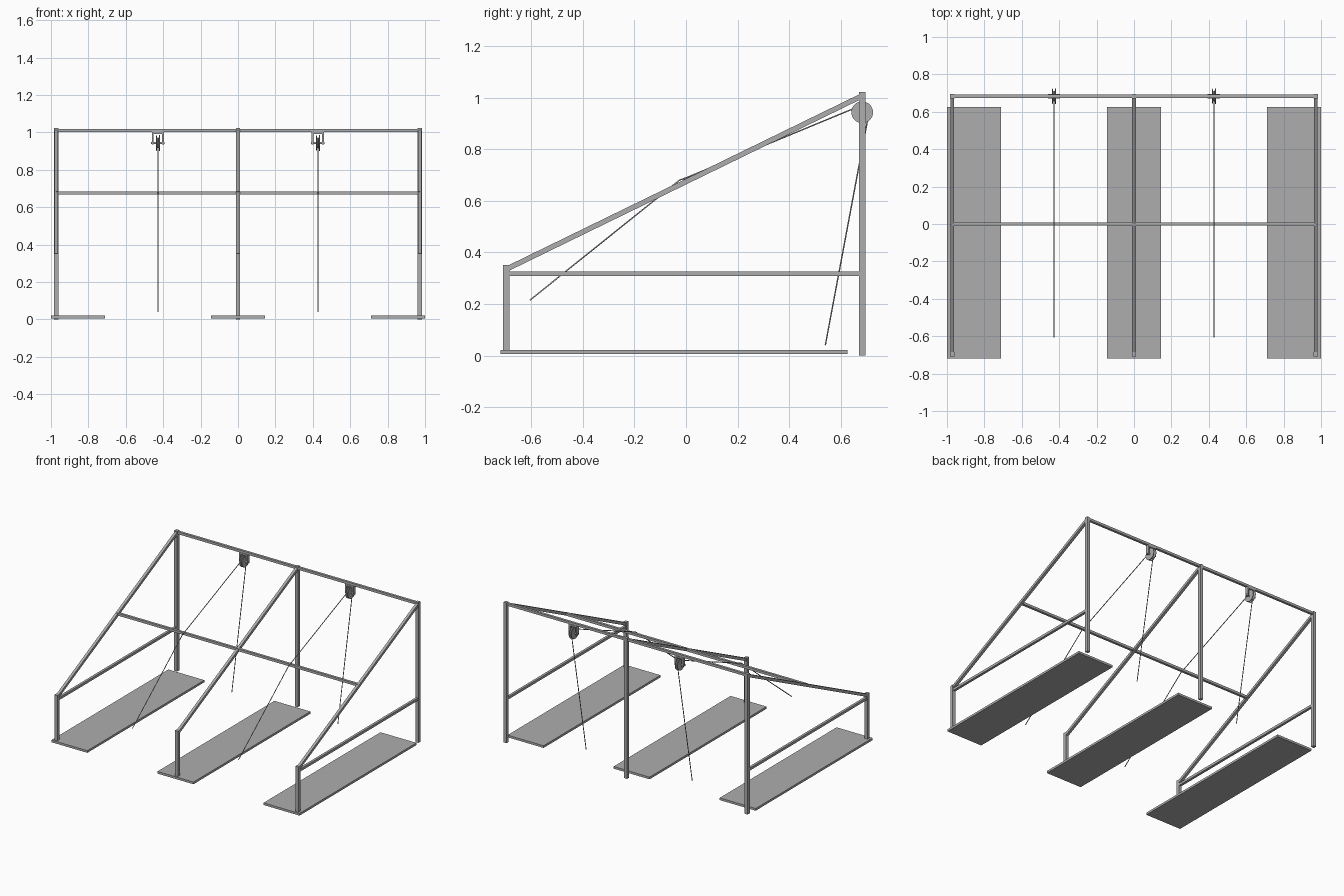
import bpy, bmesh, math
from mathutils import Vector

if "Cube" in bpy.data.objects:
    bpy.data.objects.remove(bpy.data.objects["Cube"], do_unlink=True)


def material(name, value):
    m = bpy.data.materials.new(name)
    m.use_nodes = True
    colour = (value, value, value, 1)
    m.diffuse_color = colour
    m.node_tree.nodes["Principled BSDF"].inputs["Base Color"].default_value = colour
    return m


GREY = material("grey metal", 0.42)


def finish(name, bm):
    bmesh.ops.recalc_face_normals(bm, faces=bm.faces)
    mesh = bpy.data.meshes.new(name)
    bm.to_mesh(mesh)
    bm.free()
    mesh.materials.append(GREY)
    ob = bpy.data.objects.new(name, mesh)
    bpy.context.collection.objects.link(ob)
    return ob


def box(name, centre, size):
    bm = bmesh.new()
    bmesh.ops.create_cube(bm, size=1)
    bmesh.ops.scale(bm, vec=size, verts=bm.verts)
    ob = finish(name, bm)
    ob.location = centre
    return ob


def bar(name, a, b, width):
    """Square bar running from a to b."""
    a, b = Vector(a), Vector(b)
    ob = box(name, (a + b) / 2, (width, width, (b - a).length))
    ob.rotation_euler = (b - a).to_track_quat('Z', 'X').to_euler()
    return ob


def lathe_x(name, profile, centre, steps=32):
    """Turn (x, radius) points about the x axis."""
    bm = bmesh.new()
    verts = [bm.verts.new((x, 0, r)) for x, r in profile]
    edges = [bm.edges.new(pair) for pair in zip(verts, verts[1:])]
    bmesh.ops.spin(bm, geom=verts + edges, cent=(0, 0, 0), axis=(1, 0, 0),
                   angle=math.tau, steps=steps)
    bmesh.ops.remove_doubles(bm, verts=bm.verts, dist=0.0001)
    ob = finish(name, bm)
    ob.location = centre
    return ob


FRONT, BACK = -0.697, 0.683
SIDE = 0.972
POST, RAIL = 0.024, 0.018

# Three frames, each with a base plank, two posts and a sloping rail
for label, x, plank_x in (("right", -SIDE, -0.855), ("middle", 0, 0), ("left", SIDE, 0.855)):
    box(label + "_base_plank", (plank_x, -0.047, 0.014), (0.29, 1.346, 0.016))
    bar(label + "_front_post", (x, FRONT, 0.008), (x, FRONT, 0.352), POST)
    bar(label + "_rear_post", (x, BACK, 0), (x, BACK, 1.022), POST)
    bar(label + "_sloping_rail", (x, FRONT + 0.005, 0.337), (x, BACK, 1.007), RAIL + 0.002)
    if x:
        bar(label + "_side_rail", (x, FRONT, 0.317), (x, BACK, 0.317), RAIL)

# Cross bars joining the frames
bar("top_bar", (-SIDE, BACK, 1.01), (SIDE, BACK, 1.01), RAIL)
bar("middle_bar", (-SIDE, 0, 0.676), (SIDE, 0, 0.676), RAIL)

# Pulleys with brackets and ropes
HUB = 0.943
GROOVE = 0.026
for label, x in (("right", -0.428), ("left", 0.427)):
    box(label + "_bracket_top", (x, BACK, 0.996), (0.066, 0.024, 0.012))
    for s in (-1, 1):
        box(label + "_bracket_arm", (x + s * 0.028, BACK, 0.965), (0.01, 0.024, 0.062))
    lathe_x(label + "_axle", [(-0.036, 0), (-0.036, 0.006), (0.036, 0.006), (0.036, 0)],
            (x, BACK, HUB), 12)
    wheel = lathe_x(label + "_pulley_wheel",
                    [(-0.011, 0), (-0.011, 0.042), (-0.007, 0.042), (-0.004, GROOVE),
                     (0.004, GROOVE), (0.007, 0.042), (0.011, 0.042), (0.011, 0)],
                    (x, BACK, HUB))

    # Rope: over the middle bar, round the groove, then hanging down
    path = [(-0.605, 0.215), (-0.025, 0.68), (0, 0.689)]
    for i in range(9):
        t = math.radians(115 - i * 15.5)
        path.append((BACK + GROOVE * math.cos(t), HUB + GROOVE * math.sin(t)))
    path.append((0.54, 0.04))
    curve = bpy.data.curves.new(label + "_rope", 'CURVE')
    curve.dimensions = '3D'
    curve.bevel_depth = 0.003
    curve.bevel_resolution = 1
    curve.use_fill_caps = True
    spline = curve.splines.new('POLY')
    spline.points.add(len(path) - 1)
    for point, (y, z) in zip(spline.points, path):
        point.co = (x, y, z, 1)
    curve.materials.append(GREY)
    rope = bpy.data.objects.new(label + "_rope", curve)
    bpy.context.collection.objects.link(rope)

    # Smooth the round parts
    bpy.ops.object.select_all(action='DESELECT')
    wheel.select_set(True)
    bpy.context.view_layer.objects.active = wheel
    bpy.ops.object.shade_smooth_by_angle(angle=math.radians(30))
